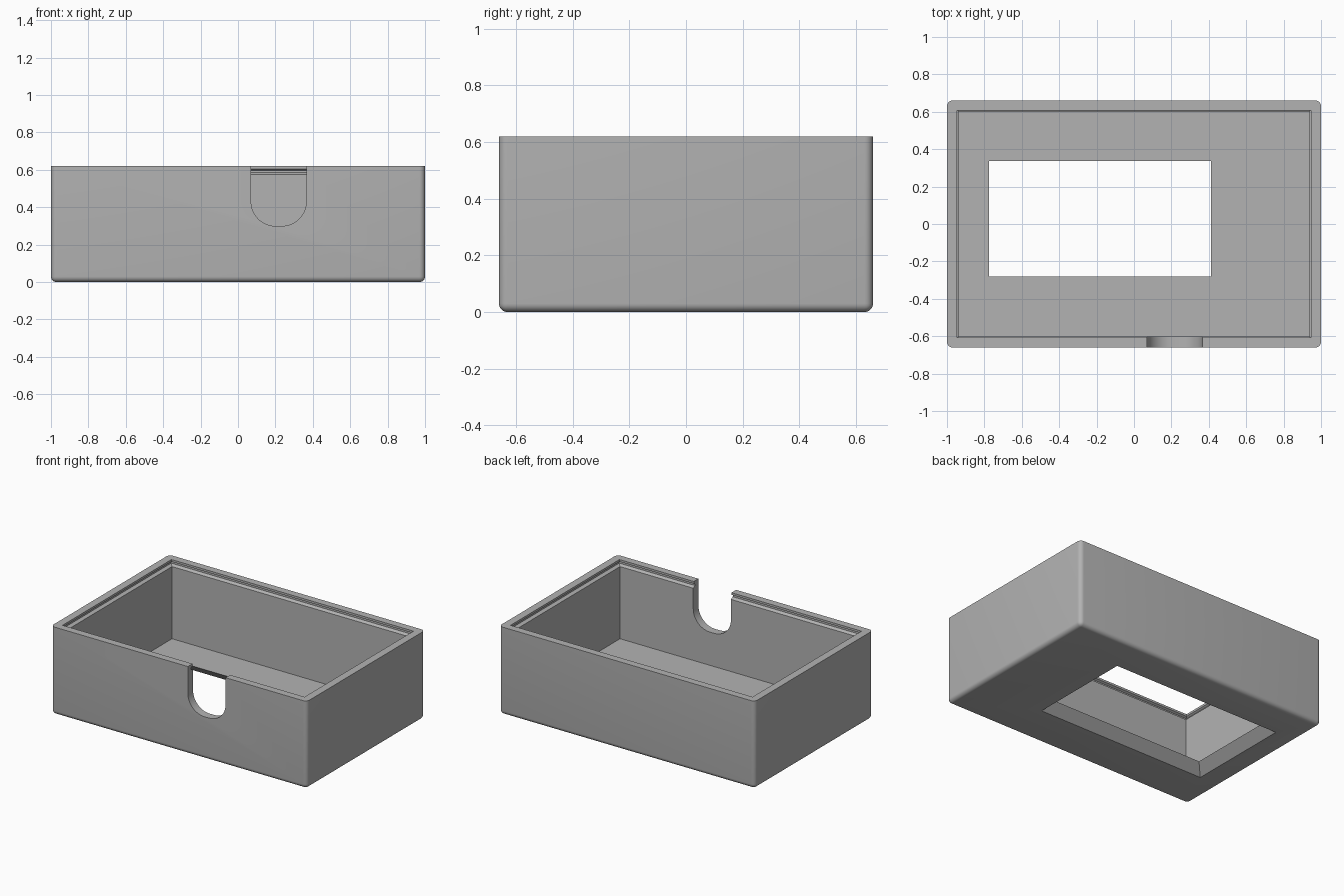
import bpy, bmesh, math

if "Cube" in bpy.data.objects:
    bpy.data.objects.remove(bpy.data.objects["Cube"])

grey = bpy.data.materials.new("mid_grey")
grey.diffuse_color = (0.45, 0.45, 0.45, 1)
grey.use_nodes = True
grey.node_tree.nodes["Principled BSDF"].inputs["Base Color"].default_value = grey.diffuse_color


def loft(name, loops):
    """Closed solid through a list of equal-length point loops."""
    bm = bmesh.new()
    rings = [[bm.verts.new(p) for p in loop] for loop in loops]
    n = len(rings[0])
    for a, b in zip(rings, rings[1:]):
        for i in range(n):
            bm.faces.new((a[i], a[(i + 1) % n], b[(i + 1) % n], b[i]))
    bm.faces.new(rings[0])
    bm.faces.new(rings[-1])
    bmesh.ops.recalc_face_normals(bm, faces=bm.faces)
    mesh = bpy.data.meshes.new(name)
    bm.to_mesh(mesh)
    bm.free()
    obj = bpy.data.objects.new(name, mesh)
    bpy.context.collection.objects.link(obj)
    mesh.materials.append(grey)
    return obj


def rect(x0, x1, y0, y1, z):
    return [(x0, y0, z), (x1, y0, z), (x1, y1, z), (x0, y1, z)]


def activate(obj):
    bpy.context.view_layer.objects.active = obj
    obj.select_set(True)


def cut(target, cutter):
    mod = target.modifiers.new("cut", 'BOOLEAN')
    mod.operation = 'DIFFERENCE'
    mod.solver = 'EXACT'
    mod.object = cutter
    cutter.hide_render = True
    activate(target)
    bpy.ops.object.modifier_apply(modifier=mod.name)
    bpy.data.objects.remove(cutter)


# Outer shell: rounded along the bottom and the upright corners
W, D, H = 1.0, 0.66, 0.62
case = loft("open_case", [rect(-W, W, -D, D, 0), rect(-W, W, -D, D, H)])
bm = bmesh.new()
bm.from_mesh(case.data)
edges = [e for e in bm.edges if min(v.co.z for v in e.verts) < 0.01]
bmesh.ops.bevel(bm, geom=edges, offset=0.03, segments=6, profile=0.5, affect='EDGES')
bm.to_mesh(case.data)
bm.free()

# Cavity with a snap groove just under the rim: (x half, y half, z)
profile = [(0.937, 0.602, 0.065), (0.937, 0.602, 0.575), (0.958, 0.622, 0.586),
           (0.958, 0.622, 0.597), (0.946, 0.608, 0.605), (0.946, 0.608, 0.70)]
cut(case, loft("cavity", [rect(-x, x, -y, y, z) for x, y, z in profile]))

# Window in the floor, flaring outward to the underside
def window(z):
    g = 0.065 - z
    return rect(-0.775 - g, 0.413 + g, -0.28 - g, 0.338 + g, z)


cut(case, loft("window", [window(-0.05), window(0.1)]))

# Cable notch in the front wall with rounded lower corners
x0, x1, zb, r = 0.07, 0.365, 0.30, 0.13
outline = [(x0, 0.8)]
for cx, start in ((x0 + r, math.pi), (x1 - r, 1.5 * math.pi)):
    for i in range(13):
        a = start + i * math.pi / 24
        outline.append((cx + r * math.cos(a), zb + r + r * math.sin(a)))
outline.append((x1, 0.8))
cut(case, loft("notch", [[(x, y, z) for x, z in outline] for y in (-0.8, -0.5)]))

activate(case)
bpy.ops.object.shade_smooth_by_angle(angle=math.radians(30))
